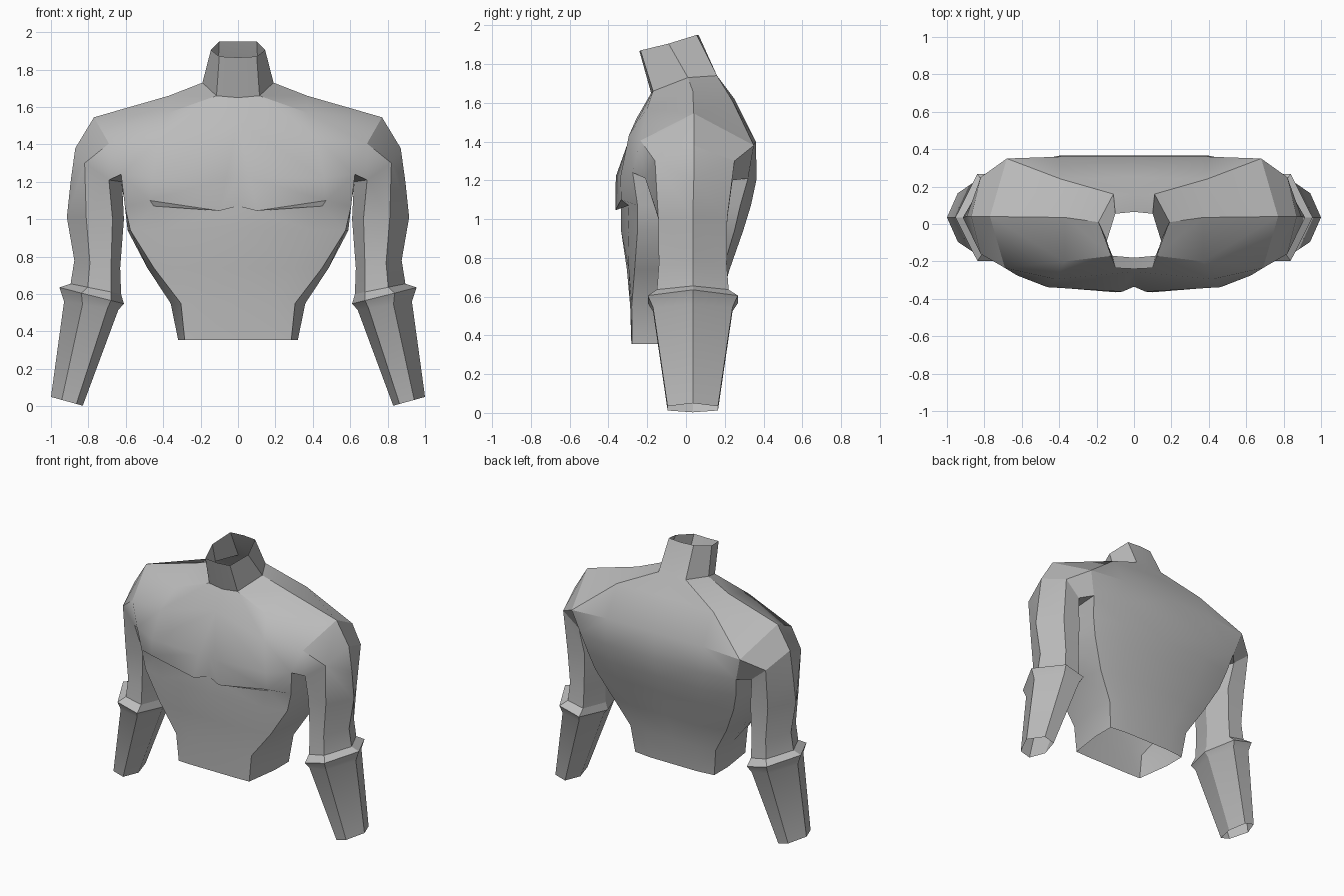
import bpy, bmesh, math

if "Cube" in bpy.data.objects:
    bpy.data.objects.remove(bpy.data.objects["Cube"])

grey = bpy.data.materials.new("plain grey")
grey.diffuse_color = (0.5, 0.5, 0.5, 1)
grey.use_nodes = True
grey.node_tree.nodes["Principled BSDF"].inputs["Base Color"].default_value = grey.diffuse_color


def finish(name, bm, probe):
    """Orient faces (probe: index of a vertex whose normal points to +y), mirror, shade."""
    bmesh.ops.recalc_face_normals(bm, faces=bm.faces)
    bm.normal_update()
    bm.verts.ensure_lookup_table()
    if bm.verts[probe].normal.y < 0:
        bmesh.ops.reverse_faces(bm, faces=bm.faces)
    me = bpy.data.meshes.new(name)
    bm.to_mesh(me)
    bm.free()
    me.materials.append(grey)
    ob = bpy.data.objects.new(name, me)
    bpy.context.collection.objects.link(ob)
    mod = ob.modifiers.new("mirror", 'MIRROR')
    mod.use_clip = True
    mod.merge_threshold = 0.001
    bpy.ops.object.select_all(action='DESELECT')
    ob.select_set(True)
    bpy.context.view_layer.objects.active = ob
    bpy.ops.object.shade_smooth_by_angle(angle=math.radians(28))


def hexagon(outer, inner, depth, y=0.035):
    """Six-sided limb section, tilted from the outer (x, z) to the inner (x, z) point."""
    def at(t, dy):
        return (inner[0] + t * (outer[0] - inner[0]), y + dy,
                inner[1] + t * (outer[1] - inner[1]))
    return [at(.66, -depth), at(1, 0), at(.66, depth),
            at(.2, depth), at(0, 0), at(.2, -depth)]


def bridge(bm, a, b, closed):
    n = len(a)
    for i in range(n if closed else n - 1):
        j = (i + 1) % n
        bm.faces.new((a[i], a[j], b[j], b[i]))


bm = bmesh.new()


def vert(x, y, z):
    return bm.verts.new((x, y, z))


def faces(*loops):
    for loop in loops:
        bm.faces.new(loop)


# Neck: rim and base, from front middle round to back middle (right half)
B0 = vert(0, .36, 1.40)
rim = [vert(0, -.24, 1.865), vert(.10, -.235, 1.87), vert(.145, -.09, 1.905),
       vert(.10, .055, 1.95), vert(0, .065, 1.95)]
neck = [vert(0, -.18, 1.65), vert(.115, -.17, 1.66), vert(.19, .01, 1.73),
        vert(.11, .16, 1.74), vert(0, .16, 1.74)]
bridge(bm, rim, neck, False)
n0, n1, nS, nB, nB0 = neck

# Shoulders: ridge, collar front and upper back
tF, tS = vert(.37, -.2, 1.57), vert(.37, .035, 1.66)
tB, tB0 = vert(.39, .24, 1.61), vert(0, .25, 1.62)
vS, uS = vert(.77, .04, 1.545), vert(.87, .04, 1.38)
F1, F2 = vert(.42, -.295, 1.43), vert(.69, -.235, 1.405)
B1, B2 = vert(.39, .36, 1.40), vert(.68, .35, 1.38)
Q0, Q1, Q = vert(0, .365, 1.21), vert(.4, .365, 1.21), vert(.63, .32, 1.21)
chest_top = vert(0, -.255, 1.52)
pit, M = vert(.625, -.275, 1.24), vert(.62, .04, 1.2)
aF, aO, aB = vert(.82, -.16, 1.30), vert(.895, .04, 1.2), vert(.82, .25, 1.30)
aIB, aIF = vert(.70, .24, 1.2), vert(.69, -.21, 1.21)
faces((n0, n1, chest_top), (n1, tF, F1, chest_top), (n1, nS, tS, tF),
      (tF, tS, vS, F2), (tF, F2, F1), (vS, uS, aF, F2), (uS, aO, aF))
faces((nB0, nB, tB, tB0), (tB0, tB, B1, B0), (nB, nS, tS, tB),
      (tB, tS, vS, B2), (tB, B2, B1), (vS, uS, aB, B2), (uS, aO, aB))
faces((B0, B1, Q1, Q0), (B1, B2, Q, Q1), (B2, aB, aIB, Q),
      (F2, aF, aIF, pit), (pit, aIF, M), (Q, aIB, M))

# Chest plate, split by a narrow wedge in the middle
p1, p2 = vert(.063, -.362, 1.22), vert(.10, -.365, 1.045)
q1, q2 = vert(.46, -.338, 1.22), vert(.47, -.335, 1.10)
s1 = vert(0, -.335, 1.22)
faces((chest_top, p1, q1, F1), (p1, p2, q2, q1), (q1, q2, pit),
      (F1, q1, pit, F2), (chest_top, p1, s1))


# Torso rings: front middle, front, front corner, side, back corner, back, back middle
def torso_ring(z, front, mid, corner, side, back_corner, back):
    return [vert(0, front, z), vert(*mid, z), vert(*corner, z), vert(*side, z),
            vert(*back_corner, z), vert(back_corner[0] * .6, back, z), vert(0, back, z)]


rings = [
    torso_ring(1.07, -.335, (.45, -.295), (.605, -.25), (.605, .03), (.60, .28), .335),
    torso_ring(.94, -.335, (.40, -.30), (.575, -.25), (.59, .02), (.56, .25), .295),
    torso_ring(.74, -.305, (.30, -.295), (.45, -.265), (.485, 0), (.46, .19), .225),
    torso_ring(.55, -.288, (.20, -.288), (.305, -.28), (.36, -.03), (.345, .15), .17),
    torso_ring(.355, -.282, (.18, -.282), (.285, -.278), (.32, -.03), (.32, .13), .145),
]
for a, b in zip(rings, rings[1:]):
    bridge(bm, a, b, False)

# Lip under the chest plate, armpit and back
top = rings[0]
faces((s1, p1, p2, top[0]), (p2, q2, top[1], top[0]), (q2, pit, top[2], top[1]))
bridge(bm, [pit, M, Q, Q1, Q0], top[2:], False)

# Upper arm down to the elbow
arm = [aF, aO, aB, aIB, M, aIF]
ELBOW = hexagon((.895, .655), (.625, .60), .185)
for sec in (hexagon((.915, 1.01), (.61, 1.0), .178),
            hexagon((.875, .78), (.63, .74), .175), ELBOW):
    nxt = [vert(*p) for p in sec]
    bridge(bm, arm, nxt, True)
    arm = nxt
finish("torso_and_arms", bm, 0)

# Flared forearm guard, open at the wrist
bm = bmesh.new()
prev = None
for sec in (ELBOW, hexagon((.955, .635), (.61, .548), .232),
            hexagon((.93, .56), (.64, .515), .205),
            hexagon((1.0, .05), (.83, .003), .13)):
    cur = [vert(*p) for p in sec]
    if prev:
        bridge(bm, prev, cur, True)
    prev = cur
finish("forearm_guard", bm, 14)
